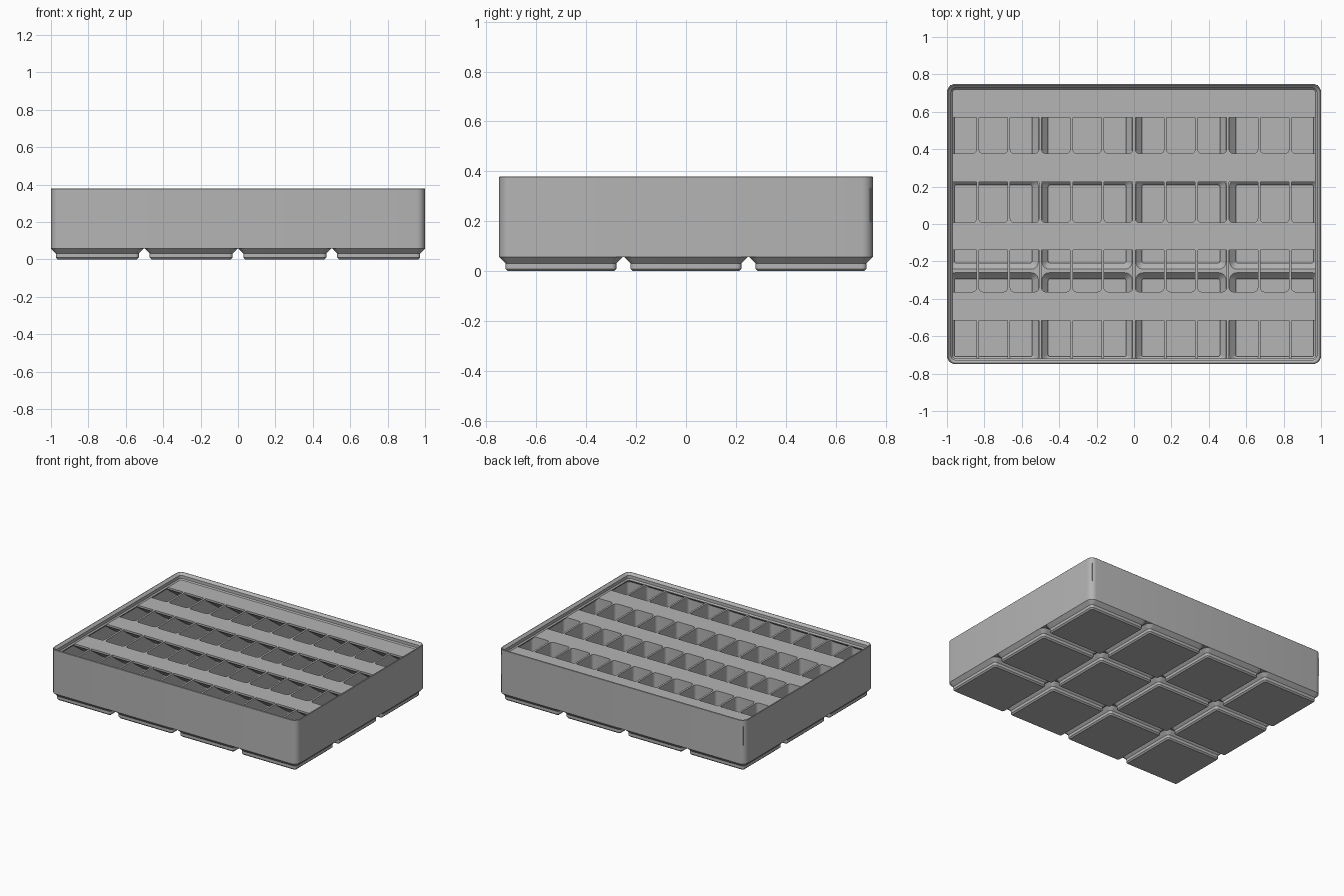
import bpy, bmesh, math

cube = bpy.data.objects.get("Cube")
if cube:
    bpy.data.objects.remove(cube, do_unlink=True)

grey = bpy.data.materials.new("plain grey")
grey.use_nodes = True
grey.diffuse_color = (0.46, 0.46, 0.46, 1)
grey.node_tree.nodes["Principled BSDF"].inputs["Base Color"].default_value = grey.diffuse_color

PITCH = 0.5015            # size of one foot cell
COL = PITCH / 3           # width of one compartment
HX, HY, R = 1.0, 0.749, 0.045
PLATE, FLOOR, DECK, TOP = 0.057, 0.07, 0.334, 0.38
WALL = 0.007              # half divider thickness
FEET_X = [(i - 1.5) * PITCH for i in range(4)]
FEET_Y = [(j - 1) * PITCH for j in range(3)]


def ring(bm, cx, cy, hx, hy, r, z, steps=6):
    """Rounded rectangle of vertices."""
    verts = []
    for q, (sx, sy) in enumerate([(1, 1), (-1, 1), (-1, -1), (1, -1)]):
        for k in range(steps + 1):
            a = (q + k / steps) * math.pi / 2
            verts.append(bm.verts.new((cx + sx * (hx - r) + r * math.cos(a),
                                       cy + sy * (hy - r) + r * math.sin(a), z)))
    return verts


def loft(bm, rings, closed=False):
    """Skin a stack of rings, capped or joined end to start."""
    n = len(rings[0])
    pairs = list(zip(rings, rings[1:]))
    if closed:
        pairs.append((rings[-1], rings[0]))
    else:
        bm.faces.new(rings[0][::-1])
        bm.faces.new(rings[-1])
    for a, b in pairs:
        for k in range(n):
            m = (k + 1) % n
            bm.faces.new((a[k], a[m], b[m], b[k]))


def prism(bm, pts, axis, lo, hi):
    """Extrude a profile of (across, z) points along x or y."""
    def at(t, p):
        return (t, p[0], p[1]) if axis == "x" else (p[0], t, p[1])
    a = [bm.verts.new(at(lo, p)) for p in pts]
    b = [bm.verts.new(at(hi, p)) for p in pts]
    n = len(pts)
    bm.faces.new(a)
    bm.faces.new(b[::-1])
    for k in range(n):
        m = (k + 1) % n
        bm.faces.new((a[m], a[k], b[k], b[m]))


def finish(bm, name):
    bmesh.ops.recalc_face_normals(bm, faces=bm.faces)
    me = bpy.data.meshes.new(name)
    bm.to_mesh(me)
    bm.free()
    me.materials.append(grey)
    ob = bpy.data.objects.new(name, me)
    bpy.context.collection.objects.link(ob)
    return ob


def select(ob):
    bpy.ops.object.select_all(action="DESELECT")
    ob.select_set(True)
    bpy.context.view_layer.objects.active = ob


def cut(ob, cutter):
    mod = ob.modifiers.new("cut", "BOOLEAN")
    mod.object, mod.operation, mod.solver = cutter, "DIFFERENCE", "EXACT"
    select(ob)
    bpy.ops.object.modifier_apply(modifier=mod.name)
    bpy.data.objects.remove(cutter, do_unlink=True)


def slab(name, inset, z0, z1):
    bm = bmesh.new()
    loft(bm, [ring(bm, 0, 0, HX - inset, HY - inset, R - inset, z) for z in (z0, z1)])
    return finish(bm, name)


# Outer wall with the stepped stacking lip: (inset, height)
bm = bmesh.new()
profile = [(0, PLATE), (0, TOP - 0.003), (0.003, TOP), (0.006, TOP), (0.0227, 0.364),
           (0.0227, 0.342), (0.031, 0.333), (0.031, 0.33), (0.012, 0.311), (0.012, PLATE)]
loft(bm, [ring(bm, 0, 0, HX - o, HY - o, R - o, z) for o, z in profile], closed=True)
parts = [finish(bm, "outer_wall")]

# Hollow feet: (half width, height), outside then inside
foot = [(0.2125, 0), (0.222, 0.0095), (0.222, 0.031), (0.2477, PLATE),
        (0.2283, PLATE), (0.208, 0.037), (0.208, 0.014)]
bm = bmesh.new()
for cx in FEET_X:
    for cy in FEET_Y:
        loft(bm, [ring(bm, cx, cy, h, h, max(0.01, h - 0.2027), z) for h, z in foot])
parts.append(finish(bm, "hollow_feet"))

# Floor plate, opened over each foot
plate = slab("floor_plate", 0.0005, PLATE, FLOOR)
bm = bmesh.new()
for cx in FEET_X:
    for cy in FEET_Y:
        loft(bm, [ring(bm, cx, cy, h, h, h - 0.2027, h - 0.171) for h in (0.222, 0.243)])
cut(plate, finish(bm, "foot_cutter"))
parts.append(plate)

# Compartment grid with rounded corners
grid = slab("compartment_grid", 0.006, FLOOR, DECK)
xs = [-0.992] + [i * COL for i in range(-5, 6)] + [0.992]
ys = [-0.742, -0.37, 0, 0.37, 0.742]
bm = bmesh.new()
for x0, x1 in zip(xs, xs[1:]):
    for y0, y1 in zip(ys, ys[1:]):
        loft(bm, [ring(bm, (x0 + x1) / 2, (y0 + y1) / 2, (x1 - x0) / 2 - WALL,
                       (y1 - y0) / 2 - WALL, 0.022, z, 4) for z in (0.05, 0.36)])
cut(grid, finish(bm, "compartment_cutter"))
parts.append(grid)


# Lower ends of the dividers, reaching down into the feet
def tooth(c):
    half = [(0.21, 0.01), (0.21, 0.037), (0.243, 0.0705)]
    return [(c + h, z) for h, z in half] + [(c - h, z) for h, z in half[::-1]]


bm = bmesh.new()
for i in range(-5, 6):
    if i % 3:
        for cy in FEET_Y:
            prism(bm, tooth(cy), "x", i * COL - WALL, i * COL + WALL)
for y in ys[1:-1]:
    for cx in FEET_X:
        prism(bm, tooth(cx), "y", y - WALL, y + WALL)
parts.append(finish(bm, "divider_feet"))

# Label shelves along the back of every row, with a sloped underside
bm = bmesh.new()
for front, back in zip((-0.515, -0.14, 0.225, 0.57), ys[1:]):
    drop = 0.014 + (back - front) * math.tan(math.radians(36))
    prism(bm, [(front, DECK), (front, DECK - 0.014), (back, DECK - drop), (back, DECK)],
          "x", -0.985, 0.985)
parts.append(finish(bm, "label_shelves"))

for ob in parts:
    select(ob)
    bpy.ops.object.shade_smooth_by_angle(angle=math.radians(30))
